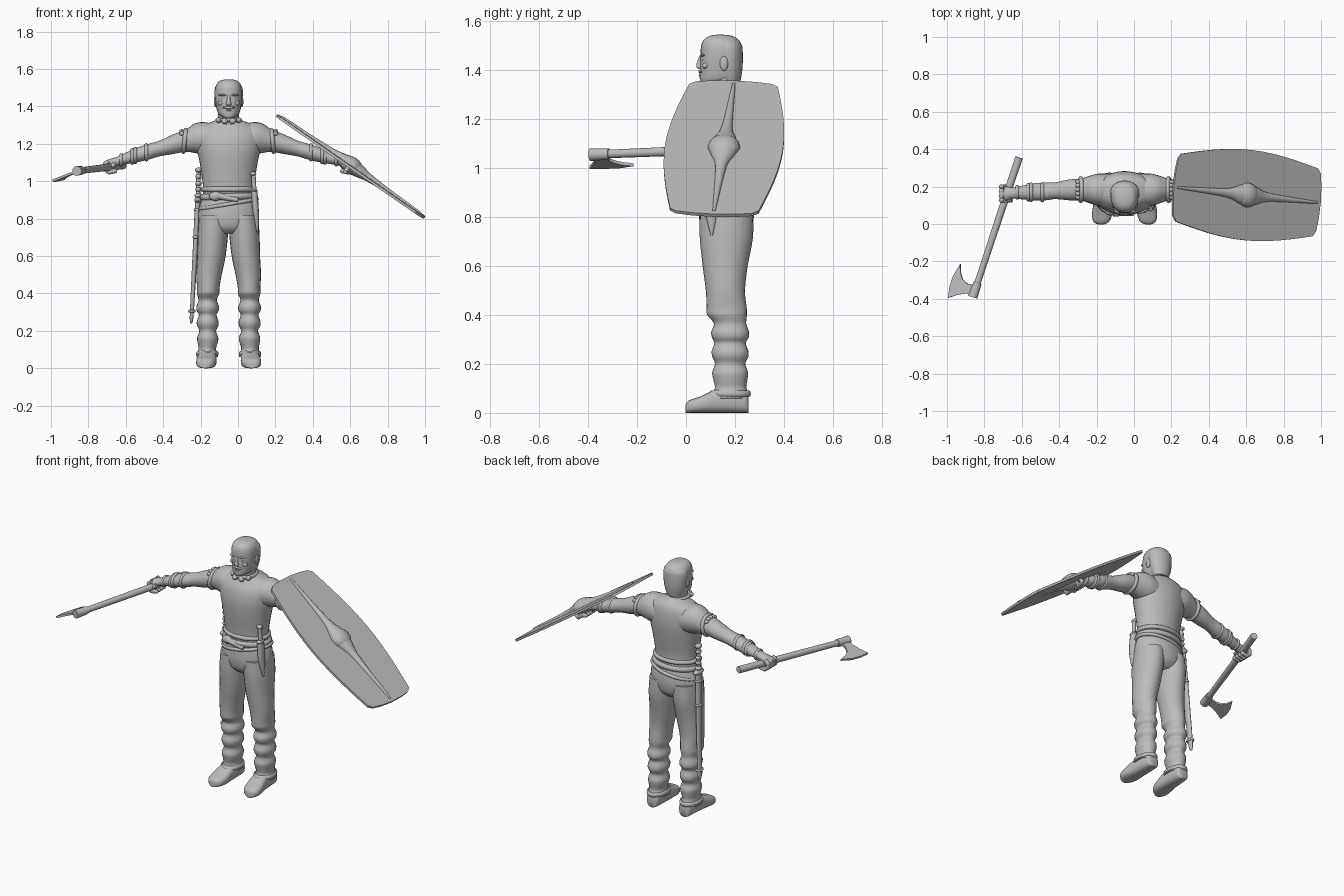
import bpy, bmesh, math
from mathutils import Vector, Matrix

V = Vector
X, Y, Z = V((1, 0, 0)), V((0, 1, 0)), V((0, 0, 1))
CX = -0.05  # body axis
grey = bpy.data.materials.new("stone grey")
grey.diffuse_color = (0.5, 0.5, 0.5, 1)


def finish(name, bm, angle=40):
    bmesh.ops.recalc_face_normals(bm, faces=bm.faces)
    me = bpy.data.meshes.new(name)
    bm.to_mesh(me)
    bm.free()
    ob = bpy.data.objects.new(name, me)
    bpy.context.collection.objects.link(ob)
    me.materials.append(grey)
    bpy.ops.object.select_all(action='DESELECT')
    ob.select_set(True)
    bpy.context.view_layer.objects.active = ob
    bpy.ops.object.shade_smooth_by_angle(angle=math.radians(angle))
    return ob


def loft(name, rows, u, v, n=24, sub=4, power=1.0, floor=None):
    """Smooth skin through elliptical rings (centre, radius u, radius v)."""
    data = [tuple(c) + (a, b) for c, a, b in rows]
    pad = [data[0]] + data + [data[-1]]
    rings = []
    for i in range(1, len(data)):
        p = pad[i - 1:i + 3]
        for k in range(sub):
            t = k / sub
            rings.append([0.5 * (2 * b + (c - a) * t + (2 * a - 5 * b + 4 * c - d) * t * t
                          + (3 * b - a - 3 * c + d) * t ** 3) for a, b, c, d in zip(*p)])
    rings.append(data[-1])
    bm = bmesh.new()
    sp = lambda s: math.copysign(abs(s) ** power, s)
    loops = []
    for r in rings:
        loop = []
        for k in range(n):
            t = 2 * math.pi * k / n
            co = V(r[:3]) + u * r[3] * sp(math.cos(t)) + v * r[4] * sp(math.sin(t))
            if floor is not None:
                co.z = max(co.z, floor)
            loop.append(bm.verts.new(co))
        loops.append(loop)
    for a, b in zip(loops, loops[1:]):
        for k in range(n):
            bm.faces.new((a[k], a[(k + 1) % n], b[(k + 1) % n], b[k]))
    bm.faces.new(loops[0])
    bm.faces.new(loops[-1])
    return finish(name, bm, 55)


def ball(name, loc, size, rot=Matrix()):
    bm = bmesh.new()
    m = Matrix.Translation(loc) @ rot @ Matrix.Diagonal((*size, 1))
    bmesh.ops.create_uvsphere(bm, u_segments=16, v_segments=10, radius=1, matrix=m)
    return finish(name, bm)


def rod(name, a, b, r1, r2=None, n=14):
    a, b = V(a), V(b)
    d = b - a
    bm = bmesh.new()
    m = Matrix.Translation((a + b) / 2) @ d.to_track_quat('Z', 'Y').to_matrix().to_4x4()
    bmesh.ops.create_cone(bm, cap_ends=True, segments=n, radius1=r1,
                          radius2=r1 if r2 is None else r2, depth=d.length, matrix=m)
    return finish(name, bm)


def ring(name, c, u, v, ru, rv, r, h=None, tilt=0, n=32):
    """Band around an ellipse; r is thickness, h half height, tilt a slope along u."""
    c, w, h = V(c), u.cross(v), h or r
    bm = bmesh.new()
    loops = []
    for i in range(n):
        t = 2 * math.pi * i / n
        out = u * math.cos(t) + v * math.sin(t)
        p = c + u * ru * math.cos(t) + v * rv * math.sin(t) + w * tilt * math.cos(t)
        loops.append([bm.verts.new(p + out * r * math.cos(q) + w * h * math.sin(q))
                      for q in [math.pi * k / 4 for k in range(8)]])
    for i in range(n):
        a, b = loops[i], loops[(i + 1) % n]
        for k in range(8):
            bm.faces.new((a[k], a[(k + 1) % 8], b[(k + 1) % 8], b[k]))
    return finish(name, bm, 60)


def plate(name, pts, offset):
    """Flat outline thickened by an offset vector, centred."""
    bm = bmesh.new()
    f = bm.faces.new([bm.verts.new(V(p) - offset / 2) for p in pts])
    g = bmesh.ops.extrude_face_region(bm, geom=[f])
    bmesh.ops.translate(bm, vec=offset, verts=[e for e in g['geom'] if isinstance(e, bmesh.types.BMVert)])
    return finish(name, bm, 30)


# Torso and tunic: z, half width, y, half depth
loft("tunic", [((CX, y, z), a, b) for z, a, y, b in [
    (.72, .09, .165, .07), (.75, .14, .165, .1), (.8, .161, .165, .112), (.86, .158, .165, .11),
    (.93, .138, .162, .1), (1.0, .14, .16, .1), (1.1, .155, .162, .112), (1.18, .172, .165, .117),
    (1.25, .175, .17, .108), (1.295, .145, .178, .088), (1.32, .085, .175, .07), (1.335, .05, .17, .055)]],
     X, Y, 32)
loft("neck", [((CX, .155, 1.28), .058, .06), ((CX, .15, 1.4), .055, .06)], X, Y)

# Head, beard and face
loft("head", [((CX, y, z), a, b) for z, a, y, b in [
    (1.342, .028, .09, .03), (1.355, .05, .125, .068), (1.375, .061, .14, .084), (1.42, .069, .142, .085),
    (1.46, .073, .145, .086), (1.5, .071, .145, .083), (1.525, .06, .144, .07), (1.54, .04, .142, .045),
    (1.545, .008, .14, .01)]], X, Y, 28, power=.9)
loft("hair", [((CX, y, z), a, b) for z, a, y, b in [
    (1.345, .05, .18, .04), (1.4, .068, .178, .052), (1.47, .076, .175, .057), (1.51, .068, .17, .054),
    (1.54, .03, .155, .03)]], X, Y, 24)
loft("nose", [((CX, .062, 1.46), .008, .006), ((CX, .056, 1.43), .01, .012), ((CX, .054, 1.412), .015, .011),
              ((CX, .06, 1.404), .01, .006)], X, Y, 12)
ball("moustache", (CX, .064, 1.394), (.034, .014, .008))
ball("lower_lip", (CX, .06, 1.379), (.016, .009, .004))
for s in (-1, 1):
    ball("brow", (CX + s * .03, .068, 1.461), (.025, .01, .006))
    ball("eye", (CX + s * .027, .07, 1.443), (.012, .007, .006))
    ball("cheek", (CX + s * .04, .08, 1.418), (.018, .014, .014))
    ball("ear", (CX + s * .071, .155, 1.427), (.008, .017, .03))

# Neck ring with end knobs
ring("neck_ring", (CX, .148, 1.328), X, Y, .06, .068, .011)
for s in (-1, 1):
    ball("neck_ring_knob", (CX + s * .022, .072, 1.322), (.018, .016, .016))
    ball("neck_ring_side_knob", (CX + s * .054, .1, 1.327), (.015, .016, .015))

for s in (-1, 1):
    side = "right" if s < 0 else "left"
    # Trouser leg with gathered folds
    legs = [(.82, .078, .165, .08, .108), (.72, .084, .165, .081, .109), (.6, .092, .16, .076, .092),
            (.5, .105, .161, .068, .08), (.43, .109, .166, .06, .082), (.4, .11, .168, .06, .081)]
    for i, z in enumerate((.32, .24, .155)):
        k = .002 * i
        legs += [(z + .045, .112, .18, .049 - k, .066 - k), (z + .012, .112, .18, .06 - k, .077 - k),
                 (z - .012, .112, .181, .059 - k, .075 - k)]
    legs += [(.108, .114, .182, .047, .064), (.09, .114, .182, .05, .068), (.06, .114, .175, .058, .078),
             (.066, .114, .18, .04, .06)]
    loft(side + "_trouser_leg", [((CX + s * d, y, z), a, b) for z, d, y, a, b in legs], X, Y, 24, 3)
    ring(side + "_trouser_cuff", (CX + s * .114, .18, .078), X, -Y, .051, .076, .009, .014)
    # Boot
    loft(side + "_boot", [((CX + s * d, y, h / 2), w, h / 2) for y, d, w, h in [
        (.256, .112, .02, .05), (.245, .112, .038, .085), (.19, .113, .046, .11), (.12, .115, .05, .095),
        (.06, .12, .054, .068), (.02, .124, .046, .054), (.002, .126, .028, .042), (-.003, .127, .008, .025)]],
         X, Z, 20, power=.7)
    # Arm: distance out, z, y, half depth, half height
    loft(side + "_arm", [((CX + s * d, y, z), a, b) for d, z, y, a, b in [
        (.06, 1.215, .18, .085, .085), (.13, 1.228, .182, .088, .088), (.18, 1.23, .184, .076, .079),
        (.23, 1.217, .184, .06, .06), (.3, 1.197, .182, .055, .052), (.37, 1.175, .178, .045, .042),
        (.42, 1.16, .174, .047, .042), (.48, 1.143, .172, .046, .04), (.55, 1.122, .168, .036, .031),
        (.6, 1.105, .165, .029, .025), (.64, 1.09, .163, .04, .027), (.67, 1.08, .162, .036, .022)]], Y, Z)
    # Sleeve cuff, arm band and bracer bands
    W = V((0, s * .0, 1))
    ring(side + "_sleeve_cuff", (CX + s * .235, .184, 1.216), Z, Y, .058, .06, .012, .012, -s * -.006)
    for k in range(5):
        t = math.radians(50 + 20 * k)
        ball(side + "_sleeve_knot", (CX + s * .25, .184 + .064 * math.cos(t), 1.21 + .058 * math.sin(t)),
             (.014, .012, .011))
    for d, z, r in ((.44, 1.155, .046), (.5, 1.138, .044), (.515, 1.133, .042), (.575, 1.114, .032)):
        ring(side + "_bracer_band", (CX + s * d, .17, z), Z, Y, r - .003, r + .002, .006, .009)
    # Curled fingers and thumb
    for k in range(4):
        y = .127 + .024 * k
        p = [V((CX + s * (.63 + .034 * math.cos(t)), y, 1.078 + .03 * math.sin(t)))
             for t in [math.radians(a) for a in (70, 25, -25, -75, -130)]]
        for a, b in zip(p, p[1:]):
            rod(side + "_finger", a, b, .0125, n=10)
            ball(side + "_knuckle", b, (.0125,) * 3)
    rod(side + "_thumb", (CX + s * .61, .13, 1.09), (CX + s * .655, .118, 1.06), .014, .01)

# Belt, sash and knot
ring("upper_belt", (CX, .162, .957), X, Y, .137, .1, .012, .014)
ring("lower_belt", (CX, .163, .918), X, Y, .141, .103, .013, .017, .004)
ring("sloping_sash", (CX, .165, .878), X, Y, .15, .106, .012, .011, .026)
ball("belt_knot", (CX - .07, .065, .92), (.035, .02, .025))
rod("belt_tail", (CX - .06, .058, .922), (CX + .05, .056, .9), .018, .012)

# Sword and scabbard on the right hip
top, guard, tip = V((-.21, .175, 1.06)), V((-.214, .18, .9)), V((-.25, .22, .24))
rod("sword_grip", top, guard, .012)
for t, r in ((0, .02), (.22, .016), (.45, .017), (.65, .016), (.85, .02)):
    ball("sword_grip_bead", top.lerp(guard, t), (r, r * 1.2, .014))
ball("sword_guard", guard, (.02, .045, .016))
loft("scabbard", [(guard.lerp(tip, t), a, b) for t, a, b in
                  [(0, .015, .026), (.3, .014, .025), (.85, .011, .019), (.97, .009, .014), (1, .004, .005)]],
     X, Y, 12)
for t in (.08, .3, .9):
    ring("scabbard_band", guard.lerp(tip, t), X, Y, .014, .023, .006, .008)

# Dagger on the left hip
loft("dagger_sheath", [(V((.087, .1, .945)), .017, .026), (V((.094, .1, .85)), .017, .027),
                       (V((.1, .104, .78)), .012, .018), (V((.104, .105, .725)), .003, .004)], X, Y, 12)
rod("dagger_grip", (.082, .1, 1.04), (.087, .1, .945), .012)
ball("dagger_pommel", (.081, .1, 1.04), (.017, .019, .012))
ball("dagger_guard", (.087, .1, .95), (.017, .032, .01))

# Axe: handle, socket and curved blade
butt, head = V((-.615, .355, 1.085)), V((-.858, -.38, 1.055))
rod("axe_handle", butt, head, .021, .017)
rod("axe_socket", head.lerp(butt, .09), head.lerp(butt, -.015), .023, .026)
blade = [(-.85, -.385), (-.9, -.372), (-.945, -.378), (-.992, -.395), (-.985, -.335), (-.965, -.275),
         (-.928, -.215), (-.926, -.262), (-.915, -.296), (-.89, -.32), (-.85, -.325)]
plate("axe_blade", [(x, y, 1.055 + .4 * (x + .86) - .1 * max(0, y + .36)) for x, y in blade], V((-.004, 0, .012)))

# Shield: curved-sided slab, rim, tapered spine and round boss
U = V((.818, -.0885, -.568)).normalized()
S = V((.083, .995, -.035))
S = (S - U * S.dot(U)).normalized()
N = U.cross(S)
C = V((.602, .155, 1.079))
half = [(-.445 + .89 * i / 12, .182 + .06 * math.cos(math.pi / 2 * (i - 6) / 6)) for i in range(13)]
end = [(.465, .155), (.475, .09), (.48, 0), (.475, -.09), (.465, -.155)]
outline = half + end + [(a, -b) for a, b in reversed(half)] + [(-a, -b) for a, b in end]
plate("shield_board", [C + U * a + S * b for a, b in outline], N * .014)
loft("shield_spine", [(C + U * a + N * .006, b, h) for a, b, h in [
    (-.455, .004, .004), (-.44, .007, .009), (-.25, .016, .014), (-.12, .026, .022), (-.05, .05, .036),
    (0, .06, .044), (.05, .05, .036), (.12, .026, .022), (.25, .016, .014), (.44, .007, .009),
    (.455, .004, .004)]], S, N, 16)
ball("shield_boss", C + N * .008, (.066, .066, .046), Matrix((U, S, N)).transposed().to_4x4())
rod("shield_grip", C - N * .035 - S * .08, C - N * .035 + S * .08, .012)
for s in (-1, 1):
    rod("shield_grip_post", C - N * .035 + S * .08 * s, C + S * .08 * s, .012)
